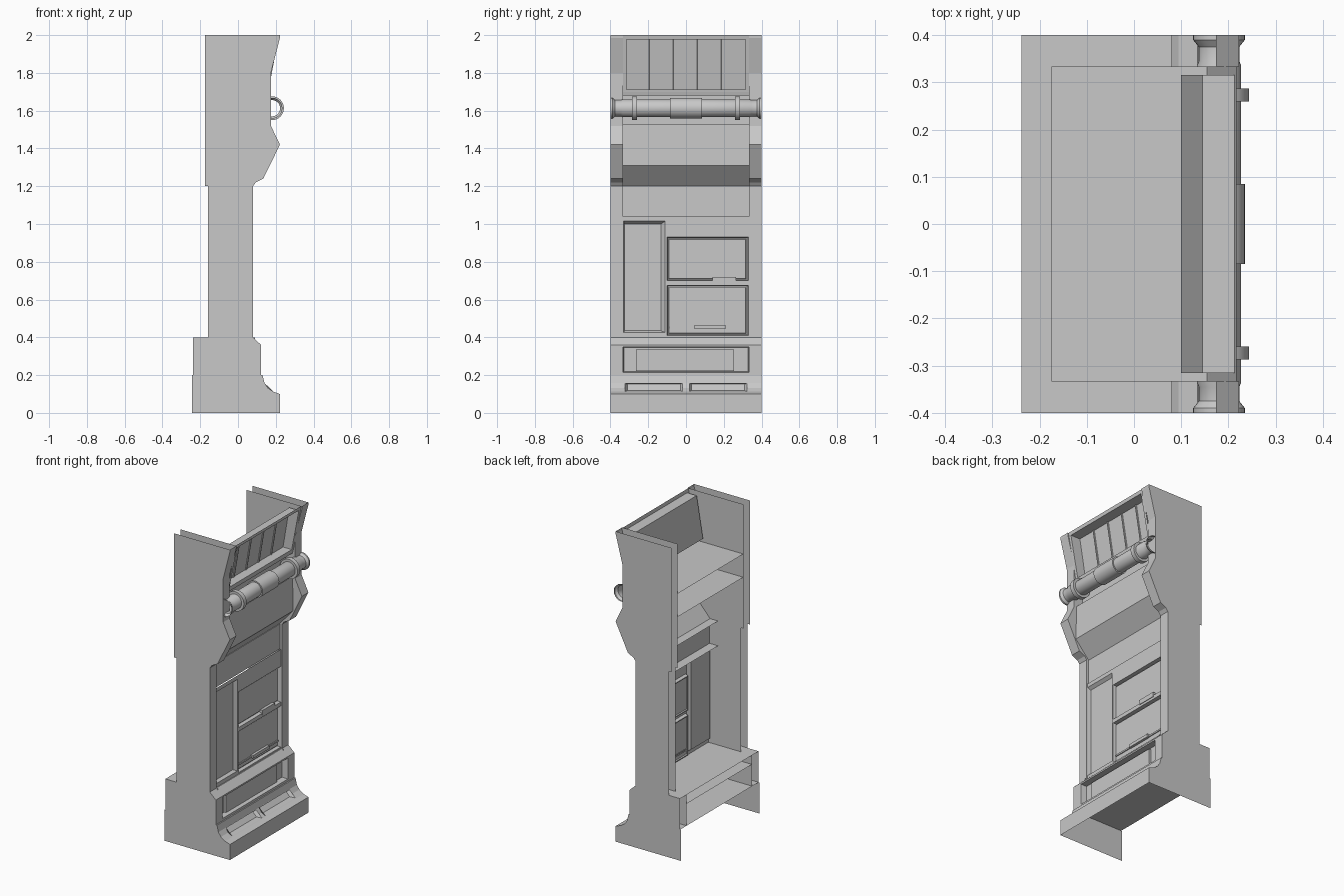
import bpy, bmesh, math
from mathutils import Vector

cube = bpy.data.objects.get("Cube")
if cube:
    bpy.data.objects.remove(cube, do_unlink=True)

GREY = (0.58, 0.58, 0.58, 1)
paint = bpy.data.materials.new("plain grey")
paint.use_nodes = True
paint.diffuse_color = GREY
paint.node_tree.nodes["Principled BSDF"].inputs["Base Color"].default_value = GREY


def finish(bm, name, toward):
    """Turn the sheet to face a direction and add it to the scene."""
    total = Vector()
    for f in bm.faces:
        f.normal_update()
        total += f.normal * f.calc_area()
    if total.dot(Vector(toward)) < 0:
        bmesh.ops.reverse_faces(bm, faces=bm.faces[:])
    mesh = bpy.data.meshes.new(name)
    bm.to_mesh(mesh)
    bm.free()
    mesh.materials.append(paint)
    ob = bpy.data.objects.new(name, mesh)
    bpy.context.collection.objects.link(ob)
    return ob


def strip(name, path, y0, y1, toward=(1, 0, 0)):
    """Sheet swept across y along an x-z path."""
    bm = bmesh.new()
    rows = [[bm.verts.new((x, y, z)) for y in (y0, y1)] for x, z in path]
    for a, b in zip(rows, rows[1:]):
        bm.faces.new((a[0], a[1], b[1], b[0]))
    return finish(bm, name, toward)


def sheet(name, outline, y, side):
    """Flat upright sheet in the x-z plane."""
    bm = bmesh.new()
    bm.faces.new([bm.verts.new((x, y, z)) for x, z in outline])
    return finish(bm, name, (0, side, 0))


def nested(name, rects):
    """Stepped panel: rectangles (y0, y1, z0, z1, x low, x high), last one filled."""
    bm = bmesh.new()
    loops = []
    for y0, y1, z0, z1, lo, hi in rects:
        pts = ((lo, y0, z0), (lo, y1, z0), (hi, y1, z1), (hi, y0, z1))
        loops.append([bm.verts.new(p) for p in pts])
    for a, b in zip(loops, loops[1:]):
        for i in range(4):
            j = (i + 1) % 4
            bm.faces.new((a[i], a[j], b[j], b[i]))
    bm.faces.new(loops[-1])
    return finish(bm, name, (1, 0, 0))


def shelf(name, z, x0, x1, half):
    return strip(name, [(x0, z), (x1, z)], -half, half, (0, 0, 1))


OUT, INN = 0.4, 0.334

# Front edge outlines of the base and the upper cabinet
base_edge = [(0.222, 0), (0.222, 0.1), (0.188, 0.112), (0.158, 0.132), (0.14, 0.158),
             (0.13, 0.2), (0.122, 0.2), (0.122, 0.36), (0.079, 0.4)]
upper_edge = [(0.079, 0.4), (0.079, 1.2), (0.094, 1.22), (0.134, 1.24), (0.222, 1.42),
              (0.174, 1.52), (0.174, 1.8), (0.222, 1.985), (0.222, 2)]
upper_back = [(-0.175, 2), (-0.175, 1.2), (-0.16, 1.2), (-0.16, 0.4)]
base_back = [(-0.238, 0.4), (-0.238, 0.2), (-0.243, 0.2), (-0.243, 0)]

# Double sided walls, open at the top and the back
for side, label in ((1, "left"), (-1, "right")):
    sheet(f"outer_wall_{label}", base_edge + upper_edge[1:] + upper_back + base_back,
          side * OUT, side)
    sheet(f"inner_wall_{label}", upper_edge + upper_back, side * INN, -side)
    strip(f"wall_front_edge_{label}", upper_edge, side * INN, side * OUT)
    sheet(f"base_inner_wall_{label}",
          [(-0.236, 0.2), (0.09, 0.2), (0.09, 0.4), (-0.236, 0.4)], side * INN, -side)

# Base front: kick board, curved step with two slots, framed panel
strip("kick_board", base_edge[:3], -OUT, OUT)
strip("step_top", base_edge[4:7], -OUT, OUT)
for y0, y1 in ((-OUT, -0.325), (-0.015, 0.015), (0.325, OUT)):
    strip("step_curve", base_edge[2:5], y0, y1)
for s, label in ((1, "left"), (-1, "right")):
    c = s * 0.17
    nested(f"step_slot_{label}", [
        (c - 0.155, c + 0.155, 0.112, 0.158, 0.188, 0.14),
        (c - 0.152, c + 0.152, 0.114, 0.156, 0.184, 0.142),
        (c - 0.14, c + 0.14, 0.118, 0.152, 0.152, 0.12)])
nested("base_panel", [
    (-OUT, OUT, 0.2, 0.36, 0.122, 0.122),
    (-INN, INN, 0.215, 0.35, 0.122, 0.122),
    (-INN + 0.006, INN - 0.006, 0.22, 0.345, 0.085, 0.085),
    (-0.265, 0.255, 0.221, 0.335, 0.085, 0.085),
    (-0.265, 0.255, 0.221, 0.335, 0.1, 0.1)])
strip("base_shoulder", base_edge[-2:], -OUT, OUT, (1, 0, 1))

# Inner shelves
shelf("base_floor", 0.2, -0.238, 0.122, OUT)
shelf("base_shelf", 0.34, -0.236, 0.085, INN)
shelf("base_top", 0.4, -0.238, 0.079, OUT)
shelf("door_ledge", 1.04, 0.005, 0.066, INN)
shelf("fascia_ledge", 1.2, 0.005, 0.066, INN)
shelf("lower_shelf", 1.53, -0.175, 0.155, INN)
shelf("upper_shelf", 1.68, -0.175, 0.155, INN)

# Door area: tall bevelled door and two stacked doors
F = 0.074
nested("tall_door", [
    (-INN, -0.105, 0.4, 1.04, F, F),
    (-0.33, -0.11, 0.425, 1.015, F, F),
    (-0.325, -0.132, 0.435, 1.0, 0.055, 0.055)])
for label, z0, z1, low, high in (("lower", 0.4, 0.685, 0.41, 0.675),
                                 ("upper", 0.685, 1.04, 0.7, 0.93)):
    nested(f"{label}_door", [
        (-0.105, INN, z0, z1, F, F),
        (-0.1, 0.33, low, high, F, F),
        (-0.096, 0.324, low + 0.004, high - 0.004, 0.052, 0.052),
        (-0.092, 0.318, low + 0.01, high - 0.01, 0.052, 0.052),
        (-0.09, 0.316, low + 0.012, high - 0.012, 0.06, 0.06)])
for label, y0, y1, z0, z1, x in (("upper_handle", 0.14, 0.265, 0.69, 0.72, 0.078),
                                 ("lower_handle", 0.045, 0.21, 0.445, 0.465, 0.076),
                                 ("lower_door_lip", -0.09, 0.316, 0.448, 0.458, 0.066)):
    nested(label, [(y0, y1, z0, z1, 0.055, 0.055), (y0, y1, z0, z1, x, x)])

# Fascia, sloped underside, main panel and tube recess
strip("fascia", [(0.066, 1.04), (0.066, 1.2)], -INN, INN)
strip("sloped_underside", [(0.062, 1.2), (0.16, 1.31)], -INN, INN)
strip("main_panel", [(0.16, 1.31), (0.155, 1.53)], -INN, INN)
strip("tube_recess", [(0.11, 1.53), (0.11, 1.68)], -INN, INN)

# Leaning top sign: deep frame, steeper backing with faint ribs
strip("sign_lip", [(0.155, 1.68), (0.16, 1.7)], -INN, INN)
LOW, HIGH = 0.1, 0.145
nested("sign_panel", [
    (-INN, INN, 1.7, 2, 0.16, 0.217),
    (-0.316, 0.316, 1.712, 1.978, 0.162, 0.213),
    (-0.316, 0.316, 1.712, 1.978, LOW, HIGH)])
for i in range(4):
    y = -0.19 + i * 0.127
    nested("sign_rib", [
        (y - 0.005, y + 0.005, 1.712, 1.978, LOW, HIGH),
        (y - 0.004, y + 0.004, 1.712, 1.978, LOW + 0.006, HIGH + 0.006)])


def tube(name, profile, sides=32):
    """Open revolved tube along y from (y, radius) points."""
    bm = bmesh.new()
    rings = []
    for y, r in profile:
        angles = [2 * math.pi * i / sides for i in range(sides)]
        rings.append([bm.verts.new((0.18 + r * math.cos(a), y, 1.613 + r * math.sin(a)))
                      for a in angles])
    for a, b in zip(rings, rings[1:]):
        for i in range(sides):
            j = (i + 1) % sides
            bm.faces.new((a[i], b[i], b[j], a[j]))
    bmesh.ops.recalc_face_normals(bm, faces=bm.faces[:])
    ob = finish(bm, name, (0, 0, 0))
    bpy.ops.object.select_all(action="DESELECT")
    ob.select_set(True)
    bpy.context.view_layer.objects.active = ob
    bpy.ops.object.shade_smooth_by_angle(angle=math.radians(35))


# Hollow tube with flared ends, centre sleeve and two clamp rings
half = [(0.085, 0.055), (0.085, 0.047), (0.335, 0.047), (0.345, 0.043),
        (0.375, 0.043), (0.39, 0.055), (0.4, 0.055)]
tube("front_tube", [(-y, r) for y, r in reversed(half)] + half)
for s, label in ((1, "left"), (-1, "right")):
    c = s * 0.273
    tube(f"clamp_ring_{label}", [(c - 0.014, 0.047), (c - 0.014, 0.063),
                                 (c + 0.014, 0.063), (c + 0.014, 0.047)])
